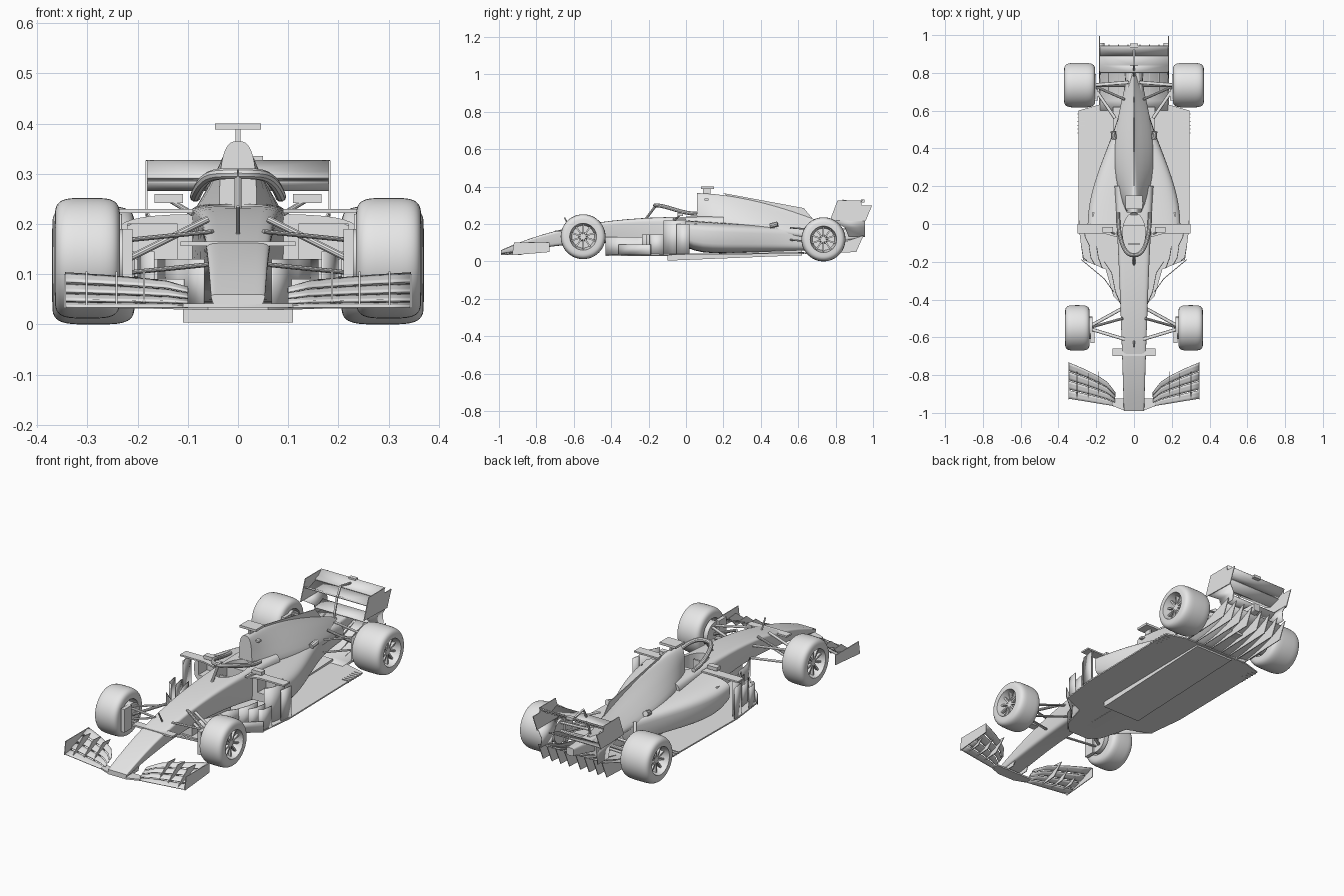
import bpy, bmesh
from math import sin, cos, pi, tau, copysign, radians
from mathutils import Vector, Matrix

if "Cube" in bpy.data.objects:
    bpy.data.objects.remove(bpy.data.objects["Cube"], do_unlink=True)

SHADE = .8
grey = bpy.data.materials.new("light_grey")
grey.use_nodes = True
grey.diffuse_color = (SHADE, SHADE, SHADE, 1)
grey.node_tree.nodes["Principled BSDF"].inputs["Base Color"].default_value = grey.diffuse_color
parts = []


def steps(count):
    return [k / count for k in range(count + 1)]


def circle(count):
    return [tau * k / count for k in range(count)]


def mix(a, b, t):
    return a + (b - a) * t


def ease(t):
    return (1 - cos(pi * t)) / 2


def power(value, exponent):
    return copysign(abs(value) ** exponent, value)


def finish(name, bm, mirror=False):
    bmesh.ops.recalc_face_normals(bm, faces=bm.faces)
    mesh = bpy.data.meshes.new(name)
    bm.to_mesh(mesh)
    bm.free()
    mesh.materials.append(grey)
    ob = bpy.data.objects.new(name, mesh)
    bpy.context.collection.objects.link(ob)
    if mirror:
        ob.modifiers.new("mirror", 'MIRROR')
    parts.append(ob)
    return ob


def skin(bm, rings, closed=True):
    """Bridge rows of points; closed rows are tubes with end caps."""
    rows = [[bm.verts.new(point) for point in ring] for ring in rings]
    count = len(rows[0])
    for a, b in zip(rows, rows[1:]):
        for i in range(count if closed else count - 1):
            j = (i + 1) % count
            bm.faces.new((a[i], a[j], b[j], b[i]))
    if closed:
        bm.faces.new(rows[0])
        bm.faces.new(rows[-1])


def solid(name, rings, mirror=False):
    bm = bmesh.new()
    skin(bm, rings)
    return finish(name, bm, mirror)


def loft(name, front, back, shape, roundness):
    """Body along y; shape(t) gives lower and upper half width, bottom and top."""
    rings = []
    for t in steps(16):
        low, high, bottom, top = shape(t)
        ring = []
        for a in circle(40):
            up = (power(sin(a), roundness) + 1) / 2
            ring.append((power(cos(a), roundness) * mix(low, high, up), mix(front, back, t), mix(bottom, top, up)))
        rings.append(ring)
    return solid(name, rings)


def prism(name, points, offset, mirror=False):
    return solid(name, [points, [Vector(p) + Vector(offset) for p in points]], mirror)


def side_plate(name, x, outline, mirror=True):
    return prism(name, [(x, y, z) for y, z in outline], (.004, 0, 0), mirror)


def box(name, x, y, z, mirror=False):
    (xa, xb), (ya, yb), (za, zb) = x, y, z
    return prism(name, [(xa, ya, za), (xb, ya, za), (xb, yb, za), (xa, yb, za)], (0, 0, zb - za), mirror)


def sheet(name, rows):
    """Thin mirrored panel through open rows of points."""
    bm = bmesh.new()
    skin(bm, rows, closed=False)
    ob = finish(name, bm, True)
    ob.modifiers.new("thickness", 'SOLIDIFY').thickness = .004
    return ob


def curtain(name, path, bottom, top):
    return sheet(name, [[(x, y, bottom), (x, y, top)] for x, y in path])


def tube(name, path, radius, flat=1, mirror=True):
    """Bar of elliptical section along a path."""
    path = [Vector(p) for p in path]
    rings = []
    for before, point, after in zip(path[:1] + path, path, path[1:] + path[-1:]):
        along = (after - before).normalized()
        across = along.cross(Vector((0, .1, 1))).normalized()
        upward = across.cross(along)
        rings.append([point + radius * (cos(a) * across + flat * sin(a) * upward) for a in circle(10)])
    return solid(name, rings, mirror)


def cut(target, cutter):
    modifier = target.modifiers.new("cut", 'BOOLEAN')
    modifier.object = cutter
    bpy.context.view_layer.objects.active = target
    bpy.ops.object.modifier_apply(modifier=modifier.name)
    parts.remove(cutter)
    bpy.data.objects.remove(cutter, do_unlink=True)


def wheels(name, x, y, radius, width, z):
    """Mirrored pair: rounded tyre, dished rim, hub and spokes."""
    profile = [(-.3, .02), (-.3, .6)]
    profile += [(-power(cos(pi * t), .5), mix(.6, 1, sin(pi * t) ** .5)) for t in steps(20)]
    profile += [(.3, .5), (.3, .2), (.7, .1), (.7, .02)]
    bm = bmesh.new()
    skin(bm, [[(x + width * a, y + radius * r * cos(t), z + radius * r * sin(t)) for t in circle(48)]
              for a, r in profile])
    for angle in circle(10):
        turn = Matrix.Translation((x + width * .6, y, z)) @ Matrix.Rotation(angle, 4, 'X')
        size = Matrix.Diagonal((width * .2, radius * .07, radius * .5, 1))
        bmesh.ops.create_cube(bm, size=1, matrix=turn @ Matrix.Translation((0, 0, radius * .34)) @ size)
    finish(name, bm, True)


def brake_duct(name, x, y, z):
    prism(name, [(x, y + .06 * cos(a), z + .06 * sin(a)) for a in circle(20)], (.04, 0, 0), True)
    box(name + "_scoop", (x - .01, x + .01), (y - .08, y - .02), (z - .06, z + .06), True)


FRONT_AXLE, REAR_AXLE = -.55, .735
wheels("front_wheels", .3, FRONT_AXLE, .12, .065, .132)
wheels("rear_wheels", .288, REAR_AXLE, .118, .082, .118)
brake_duct("front_brake_duct", .22, FRONT_AXLE, .13)
brake_duct("rear_brake_duct", .2, REAR_AXLE, .12)

# Nose and cockpit tub
tub = loft("nose_and_tub", -.99, .2, lambda t: (
    mix(.05, .12, t ** 3), mix(.055, .1, t), .04 + .06 * sin(pi * t), .24 - .18 * (1 - t) ** 3), .3)
well = [(.06 * cos(a), .11 * sin(a) - .05, .12) for a in circle(24)]
cut(tub, prism("cockpit_cutter", well, (0, 0, .3)))
box("steering_wheel", (-.03, .03), (-.11, -.1), (.18, .22))
loft("seat_back", 0, .08, lambda t: (.05, .04, .1, mix(.18, .24, t)), .5)
box("keel", (-.03, .03), (-.42, -.1), (.03, .11))
box("nose_camera_wing", (-.115, .115), (-.7, -.66), (.156, .165))
tube("nose_sensor", [(0, -.62, .18), (0, -.65, .235)], .004, mirror=False)

# Halo: half an ellipse mirrored, with a centre pillar
arc = [pi / 2 * t for t in steps(12)]
tube("halo_ring", [(.085 * sin(a) ** .8, .06 - .225 * sin(pi / 2 - a), mix(.3, .255, sin(a) ** 4)) for a in arc], .011)
tube("halo_pillar", [(0, -.16, .3), (0, -.19, .26), (0, -.22, .22)], .007, mirror=False)

# Sidepods with inlets
pods = loft("sidepods", -.01, .8, lambda t: (
    mix(.24, .05, ease(t)), mix(.25, .04, ease(t)), .035 + .03 * t + .05 * (1 - t) ** 12, .22 - .055 * t), .5)
for inlet in ((.12, .22), (-.22, -.12)):
    cut(pods, box("inlet_cutter", inlet, (-.1, .06), (.13, .2)))

# Engine cover, fin and roof camera
loft("engine_cover", .06, .8, lambda t: (
    .04 + .1 * sin(pi * t ** .8), .005 + .028 * (1 - t) ** 3, mix(.18, .1, t), .365 - .185 * t ** 1.7), .7)
side_plate("engine_fin", -.002, [(.2, .365), (.63, .285), (.7, .2), (.4, .2)], False)
box("camera_stalk", (-.005, .005), (.09, .13), (.35, .39))
box("camera_bar", (-.046, .046), (.08, .15), (.388, .4))
box("side_antenna", (.02, .05), (.1, .12), (.326, .335))
tube("exhaust_bump", [(.105, .45, .19), (.11, .49, .2)], .014)
tube("mirror_stalk", [(.09, -.06, .22), (.14, -.03, .25)], .005)
box("mirror", (.11, .166), (-.045, -.015), (.242, .26), True)

# Floor, plank and diffuser
edge = [(.06, -.43), (.11, -.38), (.15, -.24), (.27, -.19), (.295, 0), (.295, .6), (.19, .63)]
outline = edge + [(-x, y) for x, y in reversed(edge)]
prism("floor", [(x, y, .034 + .012 * y) for x, y in outline], (0, 0, .007))
prism("plank", [(x, y, .008 + .04 * y) for x, y in ((-.11, -.1), (.11, -.1), (.11, .62), (-.11, .62))], (0, 0, .028))
for k in range(6):
    y = .48 + k * .02
    box("floor_edge_fin", (.26, .298), (y, y + .005), (.04, .05), True)
sheet("diffuser_roof", [[(x, mix(.6, .92, t), .045 + .08 * t * t) for t in steps(6)] for x in (0, .18)])
for k in range(4):
    side_plate("diffuser_fin", .03 + .05 * k, [(.62, .04), (.91, .05), (.95, .14), (.75, .07)])
loft("gearbox", .7, .95, lambda t: (mix(.05, .02, t), mix(.04, .02, t), mix(.08, .13, t), .17), .4)

# Bargeboards and sidepod deflectors
curtain("inner_bargeboard", [(.07, -.43), (.1, -.36), (.12, -.26), (.16, -.2)], .035, .13)
curtain("outer_bargeboard", [(.11, -.36), (.16, -.29), (.28, -.19)], .035, .09)
for x in (.17, .21, .25):
    curtain("bargeboard_vane", [(x, x / 2 - .32), (x + .02, -.18), (x + .03, -.12)], .035, .145)
curtain("deflector_vane", [(.235, -.12), (.26, -.07), (.27, 0)], .035, .22)
curtain("rear_deflector_vane", [(.28, -.05), (.29, .02)], .035, .2)
prism("deflector_top", [(x, y, .222) for x, y in ((.09, -.07), (.16, -.05), (.298, -.05), (.298, 0), (.09, 0))],
      (0, 0, .008), True)

# Front wing: four stacked elements swept between leading and trailing edge
for k in range(4):
    rows = []
    for s in steps(6):
        lead, trail, lift = mix(-.965, -.925, s), -.89 + .16 * s ** .6, .03 + .03 * s ** .5
        chord = [(k + t * .9) / 4 for t in steps(3)]
        rows.append([(mix(.1, .345, s), mix(lead, trail, f), .037 + .003 * k + lift * f ** 1.3) for f in chord])
    sheet("front_wing_element", rows)
tip = [(.11, -.925), (.11, -.965), (.05, -.988)]
prism("front_wing_centre", [(x, y, .034) for x, y in tip + [(-x, y) for x, y in reversed(tip)]], (0, 0, .008))
side_plate("front_wing_endplate", .343, [(-.93, .033), (-.73, .05), (-.73, .1), (-.92, .1)])
for x in (.185, .24, .3):
    side_plate("front_wing_strake", x, [(-.93, .035), (-.84, .04), (-.78, .1), (-.84, .105)])
side_plate("nose_pylon", .04, [(-.97, .035), (-.88, .035), (-.86, .08), (-.95, .07)])

# Rear wing
sections = {"rear_wing_main": [(.8, .282), (.84, .266), (.9, .286)],
            "rear_wing_flap": [(.89, .29), (.92, .302), (.945, .325)],
            "beam_wing": [(.84, .172), (.88, .176), (.91, .19)]}
for name, section in sections.items():
    span = .15 if name == "beam_wing" else .183
    sheet(name, [[(x, y, z) for y, z in section] for x in (0, span)])
side_plate("rear_wing_endplate", .18, [(.77, .22), (.81, .326), (.935, .326), (.94, .3), (.995, .3), (.96, .215)])
sheet("lower_endplate", [[(x, y, z), (x, .957, z)] for x, y, z in ((.181, .79, .22), (.16, .85, .18), (.165, .87, .13))])
tube("rear_wing_pylon", [(0, .78, .16), (0, .81, .27), (0, .84, .325), (0, .92, .31)], .006, mirror=False)
box("rear_light", (-.02, .02), (.935, .955), (.315, .33))

# Suspension: a V of two arms at each level, plus push rods and drive shafts
for z in (.1, .165):
    for inner in (-.44, -.61):
        tube("front_wishbone", [(.05, inner, z + .02), (.25, FRONT_AXLE, z)], .009, .5)
    for x, inner in ((.1, .56), (.03, .75)):
        tube("rear_wishbone", [(x, inner, z + .015), (.22, REAR_AXLE, z)], .009, .5)
tube("front_push_rod", [(.06, -.5, .21), (.24, FRONT_AXLE, .12)], .007)
tube("rear_push_rod", [(.05, .66, .18), (.22, REAR_AXLE, .1)], .007)
tube("drive_shaft", [(.03, REAR_AXLE, .125), (.25, REAR_AXLE, .118)], .01)

# Smooth shading with sharp edges kept
for ob in parts:
    ob.select_set(True)
bpy.context.view_layer.objects.active = parts[0]
bpy.ops.object.shade_smooth_by_angle(angle=radians(35))
